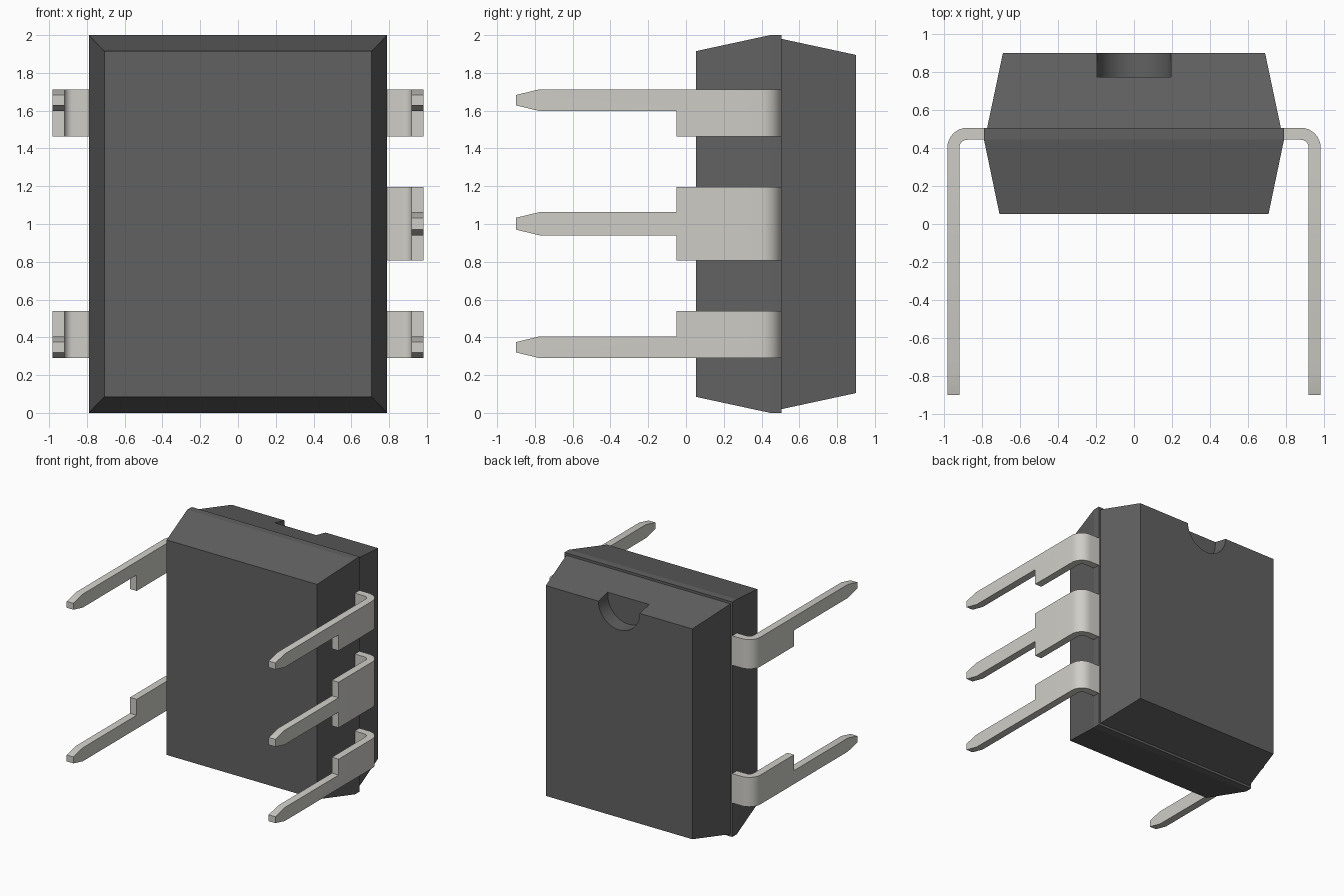
import bpy, bmesh
from math import sin, cos, pi

if "Cube" in bpy.data.objects:
    bpy.data.objects.remove(bpy.data.objects["Cube"])


def material(name, color):
    m = bpy.data.materials.new(name)
    m.diffuse_color = (*color, 1)
    m.use_nodes = True
    m.node_tree.nodes["Principled BSDF"].inputs["Base Color"].default_value = m.diffuse_color
    return m


dark = material("dark_plastic", (0.12, 0.12, 0.12))
metal = material("tinned_metal", (0.62, 0.61, 0.57))


def make_object(name, bm, mat):
    bmesh.ops.recalc_face_normals(bm, faces=bm.faces)
    me = bpy.data.meshes.new(name)
    bm.to_mesh(me)
    bm.free()
    ob = bpy.data.objects.new(name, me)
    bpy.context.collection.objects.link(ob)
    me.materials.append(mat)
    return ob


def apply_modifiers(ob):
    bpy.ops.object.select_all(action='DESELECT')
    bpy.context.view_layer.objects.active = ob
    ob.select_set(True)
    for mod in list(ob.modifiers):
        bpy.ops.object.modifier_apply(modifier=mod.name)


# Moulded body: rectangular rings (y, half width, half height) lofted front to back
rings = [(0.052, 0.708, 0.915), (0.446, 0.79, 1.0), (0.506, 0.79, 1.0),
         (0.506, 0.773, 0.98), (0.90, 0.69, 0.895)]
bm = bmesh.new()
loops = [[bm.verts.new((sx * w, y, 1 + sz * h))
          for sx, sz in ((-1, -1), (1, -1), (1, 1), (-1, 1))] for y, w, h in rings]
for a, b in zip(loops, loops[1:]):
    for i in range(4):
        j = (i + 1) % 4
        bm.faces.new((a[i], a[j], b[j], b[i]))
bm.faces.new(loops[0])
bm.faces.new(loops[-1])
body = make_object("body", bm, dark)

# Half-round orientation notch: U-shaped cutter open at the top
bm = bmesh.new()
n = 24
outline = [(-0.195, 2.1)] + [(-0.195 * cos(pi * i / n), 1.897 - 0.195 * sin(pi * i / n))
                             for i in range(n + 1)] + [(0.195, 2.1)]
face = bm.faces.new([bm.verts.new((x, 0.773, z)) for x, z in outline])
new = bmesh.ops.extrude_face_region(bm, geom=[face])["geom"]
bmesh.ops.translate(bm, vec=(0, 0.3, 0),
                    verts=[v for v in new if isinstance(v, bmesh.types.BMVert)])
cutter = make_object("notch_cutter", bm, dark)
cutter.hide_render = True
mod = body.modifiers.new("notch", 'BOOLEAN')
mod.object = cutter
mod.solver = 'EXACT'
apply_modifiers(body)
bpy.data.objects.remove(cutter)
bpy.ops.object.shade_smooth_by_angle(angle=0.2)

# Bent sheet-metal leads: mid-surface strip plus blade outline, then thickened
T, R, X, Y = 0.063, 0.0735, 0.951, 0.475


def lead(name, side, wide, narrow):
    (w0, w1), (n0, n1) = wide, narrow
    path = [(0.789, Y)] + [(X - R + R * sin(pi / 2 * i / 8), Y - R + R * cos(pi / 2 * i / 8))
                           for i in range(9)]
    bm = bmesh.new()
    pairs = [[bm.verts.new((side * x, y, z)) for z in (w0, w1)] for x, y in path]
    for a, b in zip(pairs, pairs[1:]):
        bm.faces.new((a[0], a[1], b[1], b[0]))
    # shoulder, blade and tapered tip, from the low edge round to the high edge
    tip = 0.03
    pts = [(-0.05, w0)] if n0 > w0 else []
    if n0 > w0:
        pts.append((-0.05, n0))
    pts += [(-0.775, n0), (-0.90, n0 + tip), (-0.90, n1 - tip), (-0.775, n1)]
    if n1 < w1:
        pts += [(-0.05, n1), (-0.05, w1)]
    low, high = pairs[-1]
    bm.faces.new([low] + [bm.verts.new((side * X, y, z)) for y, z in pts] + [high])
    ob = make_object(name, bm, metal)
    mod = ob.modifiers.new("thickness", 'SOLIDIFY')
    mod.thickness = T
    mod.offset = 0
    mod.use_even_offset = True
    apply_modifiers(ob)
    bpy.ops.object.shade_smooth_by_angle(angle=0.5)


for side, label in ((1, "right"), (-1, "left")):
    lead(label + "_top_lead", side, (1.463, 1.713), (1.598, 1.713))
    lead(label + "_bottom_lead", side, (0.29, 0.54), (0.29, 0.405))
lead("right_middle_lead", 1, (0.807, 1.195), (0.94, 1.063))
